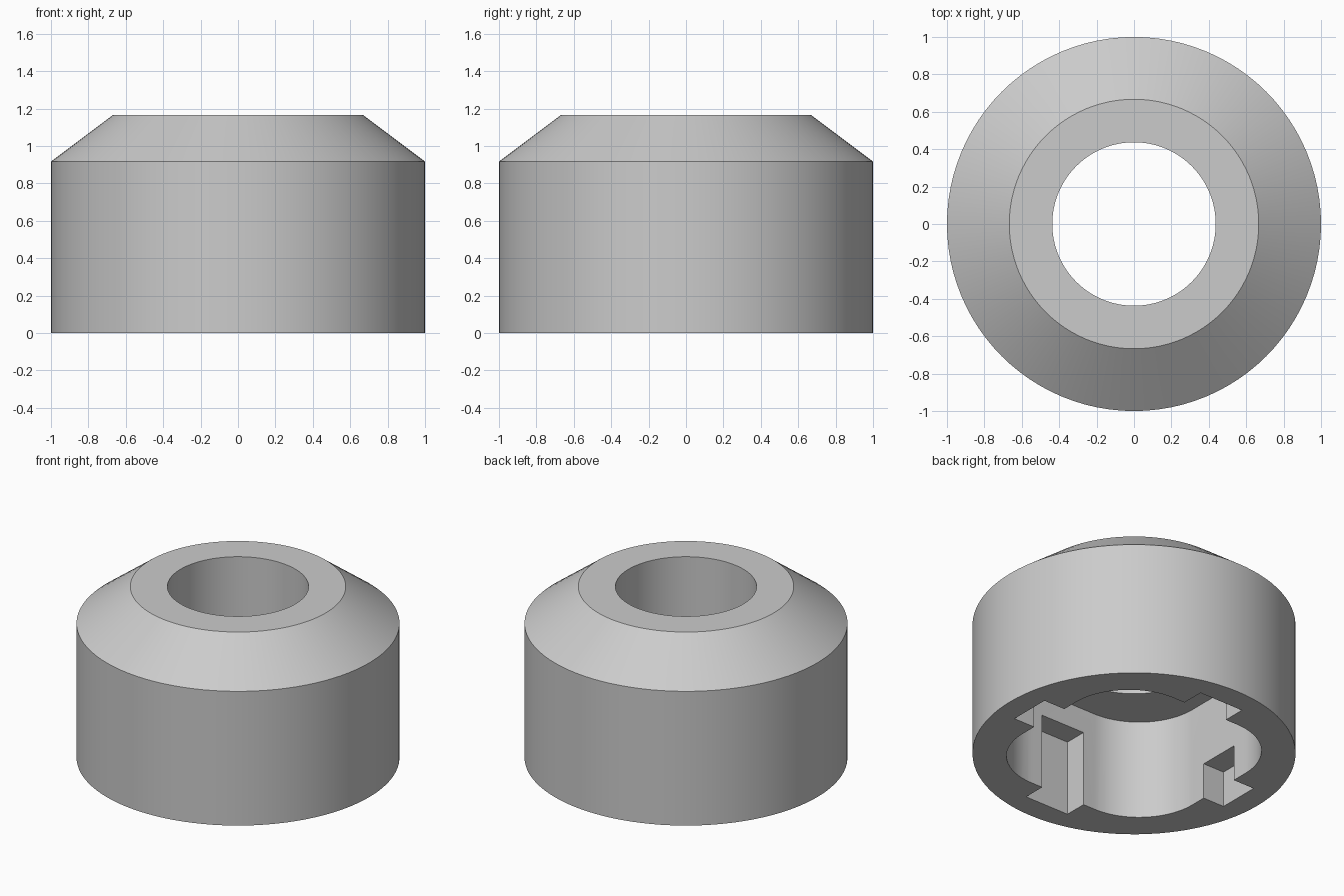
import bpy, bmesh, math

if "Cube" in bpy.data.objects:
    bpy.data.objects.remove(bpy.data.objects["Cube"], do_unlink=True)

SEGMENTS = 96
FLOOR = -0.1          # cutters start below the base

grey = bpy.data.materials.new("plain grey")
grey.use_nodes = True
grey.diffuse_color = (0.6, 0.6, 0.6, 1)
grey.node_tree.nodes["Principled BSDF"].inputs["Base Color"].default_value = grey.diffuse_color


def finish(name, bm):
    bmesh.ops.recalc_face_normals(bm, faces=bm.faces)
    mesh = bpy.data.meshes.new(name)
    bm.to_mesh(mesh)
    bm.free()
    mesh.materials.append(grey)
    obj = bpy.data.objects.new(name, mesh)
    bpy.context.collection.objects.link(obj)
    return obj


def lathe(name, profile):
    """Revolve a closed (radius, height) profile around z."""
    bm = bmesh.new()
    rings = []
    for i in range(SEGMENTS):
        a = 2 * math.pi * i / SEGMENTS
        rings.append([bm.verts.new((r * math.cos(a), r * math.sin(a), z)) for r, z in profile])
    n = len(profile)
    for i in range(SEGMENTS):
        a, b = rings[i], rings[(i + 1) % SEGMENTS]
        for j in range(n):
            k = (j + 1) % n
            bm.faces.new((a[j], b[j], b[k], a[k]))
    return finish(name, bm)


def prism(name, outline, top):
    """Extrude a plan outline from below the base up to a height."""
    bm = bmesh.new()
    face = bm.faces.new([bm.verts.new((x, y, FLOOR)) for x, y in outline])
    new = bmesh.ops.extrude_face_region(bm, geom=[face])["geom"]
    verts = [v for v in new if isinstance(v, bmesh.types.BMVert)]
    bmesh.ops.translate(bm, verts=verts, vec=(0, 0, top - FLOOR))
    return finish(name, bm)


def rounded_square(half, radius, steps):
    points = []
    for corner in range(4):
        mid = math.pi / 4 + corner * math.pi / 2
        cx = math.copysign(half - radius, math.cos(mid))
        cy = math.copysign(half - radius, math.sin(mid))
        for s in range(steps + 1):
            a = corner * math.pi / 2 + s / steps * math.pi / 2
            points.append((cx + radius * math.cos(a), cy + radius * math.sin(a)))
    return points


def box(hx, hy):
    return [(-hx, -hy), (hx, -hy), (hx, hy), (-hx, hy)]


# Body: chamfered collar with a round through hole
body = lathe("collar_body", [(0.437, 0), (1, 0), (1, 0.917), (0.667, 1.167), (0.437, 1.167)])

# Underside: rounded square socket plus two pairs of key slots
cutters = [
    prism("socket_cutter", rounded_square(0.685, 0.43, 24), 0.68),
    prism("shallow_slot_cutter", box(0.845, 0.145), 0.245),
    prism("deep_slot_cutter", box(0.167, 0.84), 0.515),
]

bpy.ops.object.select_all(action="DESELECT")
bpy.context.view_layer.objects.active = body
body.select_set(True)
for cutter in cutters:
    cutter.hide_render = True
    mod = body.modifiers.new(cutter.name, "BOOLEAN")
    mod.operation = "DIFFERENCE"
    mod.solver = "EXACT"
    mod.object = cutter
    bpy.ops.object.modifier_apply(modifier=mod.name)
    bpy.data.objects.remove(cutter, do_unlink=True)

bpy.ops.object.shade_smooth_by_angle(angle=math.radians(20))
